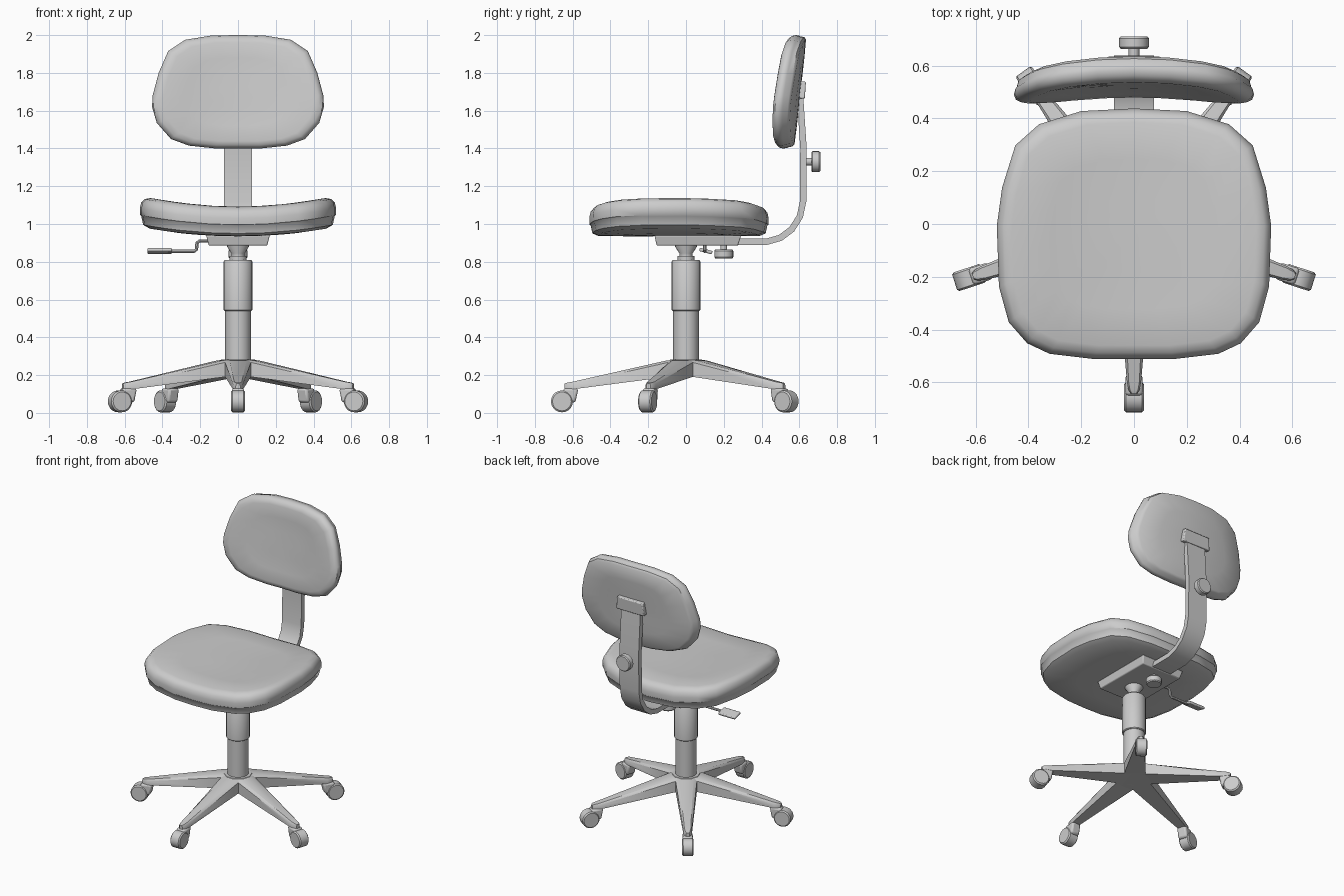
import bpy, bmesh, math
from mathutils import Matrix, Vector

if "Cube" in bpy.data.objects:
    bpy.data.objects.remove(bpy.data.objects["Cube"], do_unlink=True)

GREY = (0.6, 0.6, 0.6, 1)
mat = bpy.data.materials.new("light grey")
mat.use_nodes = True
mat.diffuse_color = GREY
mat.node_tree.nodes["Principled BSDF"].inputs["Base Color"].default_value = GREY


def finish(name, bm, matrix=None, angle=35, bevel=0):
    """Turn a bmesh into a shaded object."""
    bmesh.ops.recalc_face_normals(bm, faces=bm.faces)
    if matrix:
        bm.transform(matrix)
    mesh = bpy.data.meshes.new(name)
    bm.to_mesh(mesh)
    bm.free()
    mesh.materials.append(mat)
    ob = bpy.data.objects.new(name, mesh)
    bpy.context.collection.objects.link(ob)
    bpy.ops.object.select_all(action="DESELECT")
    ob.select_set(True)
    bpy.context.view_layer.objects.active = ob
    if bevel:
        mod = ob.modifiers.new("soft edges", "BEVEL")
        mod.width, mod.segments = bevel, 2
    bpy.ops.object.shade_smooth_by_angle(angle=math.radians(angle))
    return ob


def loft(bm, rings):
    """Skin closed rings of equal length and cap both ends."""
    rows = [[bm.verts.new(p) for p in ring] for ring in rings]
    n = len(rows[0])
    for a, b in zip(rows, rows[1:]):
        for i in range(n):
            bm.faces.new((a[i], a[(i + 1) % n], b[(i + 1) % n], b[i]))
    bm.faces.new(rows[0])
    bm.faces.new(rows[-1])


def cushion(name, half, layers, place):
    """Padded shape: a mirrored outline scaled through layers, then bent."""
    outline = half + [(-x, v) for x, v in reversed(half) if x > 0]
    bm = bmesh.new()
    loft(bm, [[place(x * s, v * s, d) for x, v in outline] for s, d in layers])
    for f in [f for f in bm.faces if len(f.verts) > 4]:
        bmesh.ops.poke(bm, faces=[f])
    return finish(name, bm, angle=42)


def lathe(name, profile, matrix=None, sides=20):
    """Turned part about z from (radius, height) points."""
    bm = bmesh.new()
    turn = [math.tau * i / sides for i in range(sides)]
    loft(bm, [[(r * math.cos(a), r * math.sin(a), z) for a in turn]
              for r, z in profile])
    return finish(name, bm, matrix)


def block(name, bottom, top, z0, z1, matrix=None, bevel=0.006):
    """Box with separate (x0, x1, y0, y1) extents below and above."""
    bm = bmesh.new()
    loft(bm, [[(a, c, z), (b, c, z), (b, d, z), (a, d, z)]
              for (a, b, c, d), z in ((bottom, z0), (top, z1))])
    return finish(name, bm, matrix, bevel=bevel)


# Seat, with the sides curling upward
seat_half = [(0, .475), (.2, .465), (.36, .415), (.45, .335), (.5, .175),
             (.52, .03), (.512, -.2), (.475, -.335), (.405, -.415),
             (.32, -.455), (.15, -.475), (0, -.475)]
cushion("seat", seat_half,
        [(.3, .935), (.6, .935), (.9, .937), (.965, .95), (.985, .992),
         (.995, .996), (1, 1.03), (.985, 1.06), (.95, 1.08), (.89, 1.091),
         (.6, 1.092), (.3, 1.09)],
        lambda x, v, d: (x, v - .037, d + .052 * (x / .45) ** 2 * min(1, .65 + d - .9)))

# Backrest, leaning back and wrapping forward at the sides
back_half = [(0, .3), (.14, .298), (.28, .275), (.37, .215), (.42, .1),
             (.452, -.02), (.455, -.08), (.43, -.165), (.355, -.25),
             (.26, -.285), (.12, -.3), (0, -.3)]
cushion("backrest", back_half,
        [(.3, .607), (.6, .607), (.92, .605), (.965, .595), (.98, .572),
         (.99, .568), (1, .55), (.985, .53), (.94, .515), (.87, .508),
         (.6, .512), (.3, .515)],
        lambda x, v, d: (x, d + .11 * v - .05 * (x / .45) ** 2, 1.7 + v))

# Bent flat bar carrying the backrest
path = [Vector(p) for p in [(.2, .907), (.43, .907), (.5, .927), (.56, .972),
                            (.603, 1.04), (.62, 1.12), (.622, 1.4), (.602, 1.7)]]
rings = []
for i, p in enumerate(path):
    t = (path[min(i + 1, len(path) - 1)] - path[max(i - 1, 0)]).normalized()
    n = Vector((-t.y, t.x)) * .017
    rings.append([(x, (p + s * n).x, (p + s * n).y)
                  for x, s in ((-.075, -1), (.075, -1), (.075, 1), (-.075, 1))])
bm = bmesh.new()
loft(bm, rings)
finish("back_bar", bm)

# Bracket behind the backrest
tilt = Matrix.Translation((0, .612, 1.71)) @ Matrix.Rotation(-.11, 4, "X")
block("back_bracket", (-.11, .11, -.02, .022), (-.1, .1, -.02, .018), -.045, .045, tilt)

# Adjustment knobs
knob = [(.02, 0), (.02, .03), (.05, .03), (.056, .037), (.056, .07), (.05, .077)]
lathe("back_knob", knob, Matrix.Translation((0, .634, 1.33)) @ Matrix.Rotation(-math.pi / 2, 4, "X"))
lathe("seat_knob", [(r * .9, z) for r, z in knob],
      Matrix.Translation((0, .2, .895)) @ Matrix.Rotation(math.pi, 4, "X"))

# Mechanism under the seat
block("seat_mechanism", (-.155, .155, -.155, .275), (-.168, .168, -.167, .292), .885, .94)

# Height lever: cranked rod and flat paddle
bm = bmesh.new()
rod = [(-.12, .91), (-.205, .91), (-.217, .9), (-.22, .865), (-.232, .855), (-.37, .855)]
rings = []
for i, (x, z) in enumerate(rod):
    t = Vector(rod[min(i + 1, 5)]) - Vector(rod[max(i - 1, 0)])
    n = Vector((-t.y, t.x)).normalized() * .009
    rings.append([(x + n.x * math.cos(a), .1 + .009 * math.sin(a), z + n.y * math.cos(a))
                  for a in [math.tau * k / 8 for k in range(8)]])
loft(bm, rings)
finish("lever_rod", bm)
block("lever_paddle", (-.48, -.35, -.035, .035), (-.48, -.35, -.035, .035), -.009, .009,
      Matrix.Translation((0, .105, .857)) @ Matrix.Rotation(-.25, 4, "X"))

# Gas column
lathe("column_lower", [(.068, .2), (.068, .56)])
lathe("column_sleeve", [(.072, .54), (.077, .545), (.077, .8), (.07, .81)])
lathe("column_neck", [(.045, .8), (.045, .83), (.035, .83), (.035, .845), (.058, .88), (.058, .9)])

# Hub of the five-legged base
lathe("base_hub", [(.12, .19), (.11, .25), (.09, .282)], sides=10)

for k in range(5):
    spin = Matrix.Rotation(math.tau * k / 5, 4, "Z")

    # Tapered leg: (reach, half width below, half width above, bottom, top)
    bm = bmesh.new()
    loft(bm, [[(-wb, -r, lo), (wb, -r, lo), (wb, -r, hi - .012),
               (wt, -r, hi), (-wt, -r, hi), (-wb, -r, hi - .012)]
              for r, wb, wt, lo, hi in ((.03, .085, .06, .19, .282),
                                        (.1, .068, .045, .19, .278),
                                        (.6, .027, .02, .125, .165),
                                        (.63, .021, .015, .125, .16),
                                        (.642, .012, .008, .127, .155))])
    finish(f"leg_{k + 1}", bm, spin)

    # Caster: wheel pair joined by a hood below the leg tip
    lathe(f"caster_wheel_{k + 1}",
          [(.05, -.037), (.058, -.03), (.058, .03), (.05, .037)],
          spin @ Matrix.Translation((0, -.657, .061)) @ Matrix.Rotation(math.pi / 2, 4, "Y"))
    block(f"caster_hood_{k + 1}", (-.033, .033, -.65, -.585), (-.033, .033, -.65, -.57),
          .055, .13, spin, bevel=.012)
